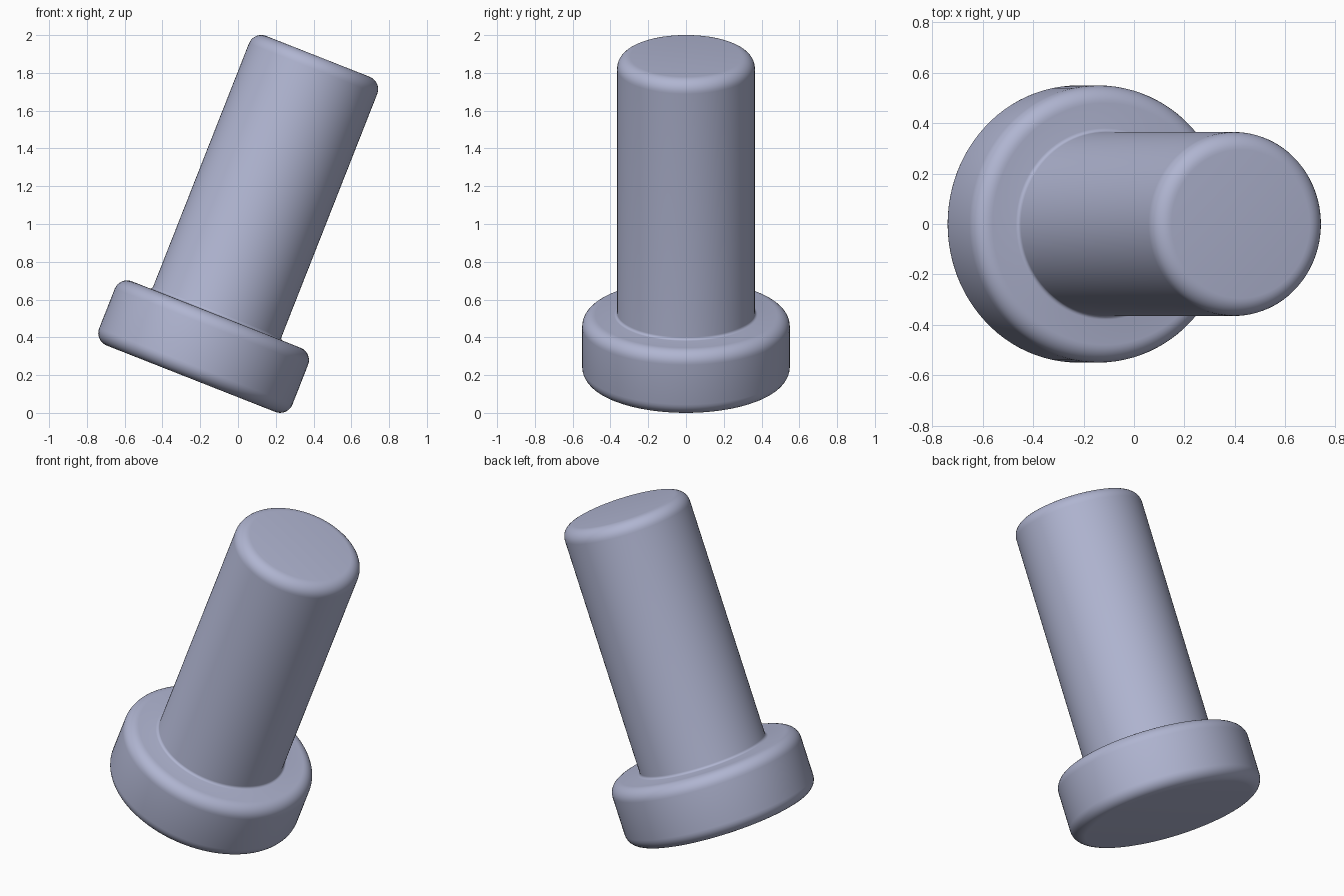
import bpy, bmesh, math
from mathutils import Matrix, Vector

cube = bpy.data.objects.get("Cube")
if cube:
    bpy.data.objects.remove(cube, do_unlink=True)

HEAD_R, SHANK_R = 0.55, 0.365
HEAD_H, LENGTH = 0.365, 1.834
ROUND, FILLET = 0.07, 0.015
TILT = math.radians(21.5)
SIDES = 96

steel = bpy.data.materials.new("blue_grey_steel")
steel.use_nodes = True
colour = (0.434, 0.462, 0.638, 1)
steel.diffuse_color = colour
steel.node_tree.nodes["Principled BSDF"].inputs["Base Color"].default_value = colour


def arc(cx, cz, r, start, end, steps=8):
    """Points of a rounded corner in the profile, angles in degrees."""
    angles = [math.radians(start + (end - start) * i / steps) for i in range(steps + 1)]
    return [(cx + r * math.cos(a), cz + r * math.sin(a)) for a in angles]


# Half profile: rounded head, small fillet, rounded shank end
profile = [(0, 0)]
profile += arc(HEAD_R - ROUND, ROUND, ROUND, -90, 0)
profile += arc(HEAD_R - ROUND, HEAD_H - ROUND, ROUND, 0, 90)
profile += arc(SHANK_R + FILLET, HEAD_H + FILLET, FILLET, 270, 180, 4)
profile += arc(SHANK_R - ROUND, LENGTH - ROUND, ROUND, 0, 90)
profile += [(0, LENGTH)]

# Spin the profile into a solid pin
bm = bmesh.new()
verts = [bm.verts.new((r, 0, z)) for r, z in profile]
edges = [bm.edges.new(pair) for pair in zip(verts, verts[1:])]
bmesh.ops.spin(bm, geom=verts + edges, cent=(0, 0, 0), axis=(0, 0, 1),
               angle=math.tau, steps=SIDES, use_duplicate=False)
bmesh.ops.remove_doubles(bm, verts=bm.verts, dist=1e-5)
bmesh.ops.recalc_face_normals(bm, faces=bm.faces)

# Lean the pin to the side, resting on the edge of its head
bm.transform(Matrix.Translation(Vector((-0.249, 0, 0.181))) @ Matrix.Rotation(TILT, 4, 'Y'))

mesh = bpy.data.meshes.new("headed_pin")
bm.to_mesh(mesh)
bm.free()
mesh.materials.append(steel)
pin = bpy.data.objects.new("headed_pin", mesh)
bpy.context.collection.objects.link(pin)

bpy.ops.object.select_all(action='DESELECT')
pin.select_set(True)
bpy.context.view_layer.objects.active = pin
bpy.ops.object.shade_smooth_by_angle(angle=math.radians(30))
